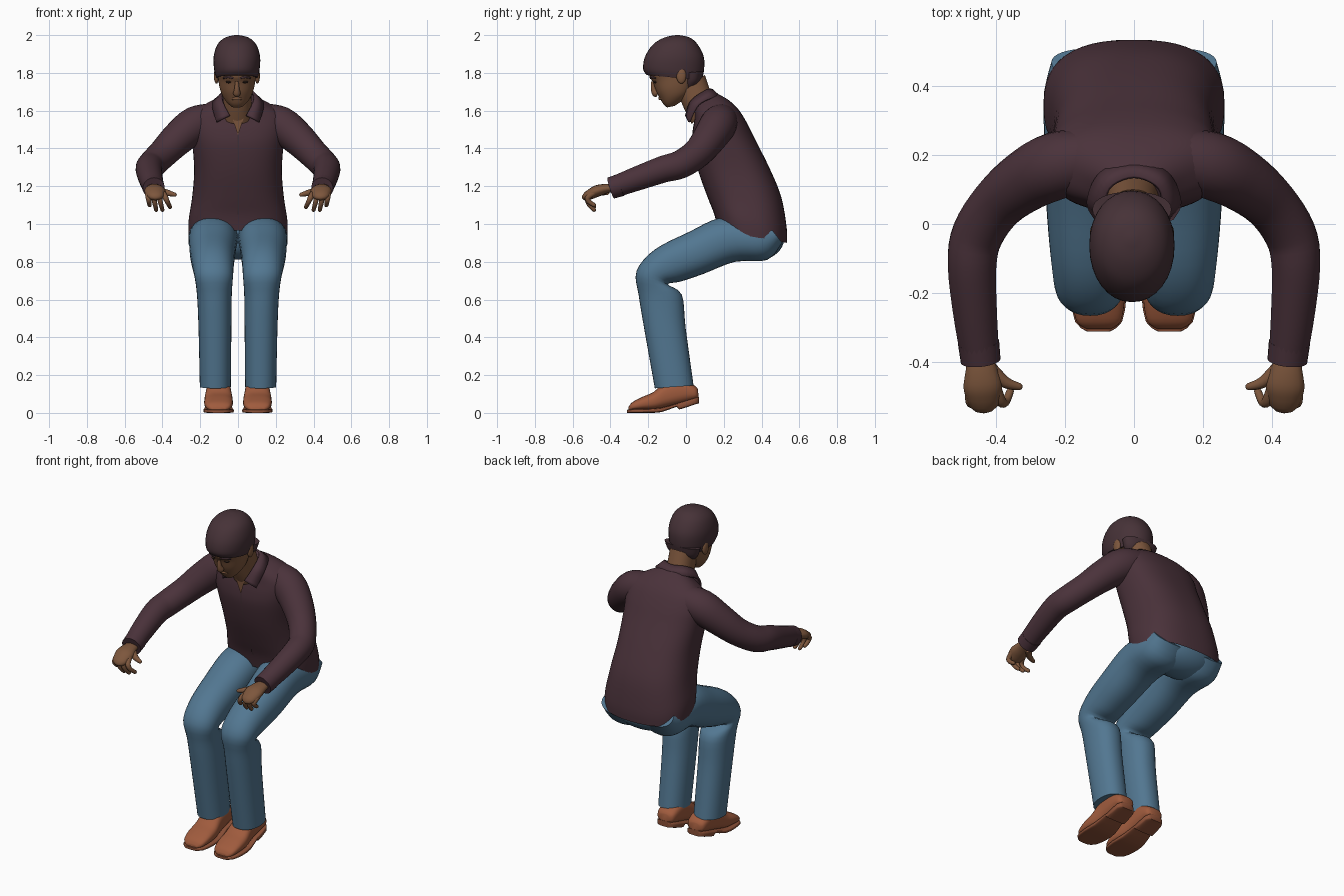
import bpy, bmesh, math
from mathutils import Vector


def material(name, rgb):
    m = bpy.data.materials.new(name)
    m.diffuse_color = (*rgb, 1)
    return m


SHIRT = material("plum shirt", (0.069, 0.032, 0.043))
HAIR = material("dark hair", (0.062, 0.032, 0.039))
SKIN = material("brown skin", (0.205, 0.094, 0.046))
JEANS = material("blue denim", (0.085, 0.185, 0.285))
SHOE = material("tan leather", (0.35, 0.105, 0.047))
SOLE = material("brown sole", (0.26, 0.08, 0.038))
EYE = material("dark eye", (0.03, 0.016, 0.011))


def spline(rows, n):
    """Catmull-Rom interpolation of tuples, passing through every row."""
    if n == 1:
        return rows
    out = []
    for i in range(len(rows) - 1):
        p0, p1 = rows[max(i - 1, 0)], rows[i]
        p2, p3 = rows[i + 1], rows[min(i + 2, len(rows) - 1)]
        for k in range(n):
            t = k / n
            out.append(tuple(0.5 * (2 * b + (c - a) * t + (2 * a - 5 * b + 4 * c - d) * t * t
                                    + (3 * b - a - 3 * c + d) * t ** 3)
                             for a, b, c, d in zip(p0, p1, p2, p3)))
    return out + [rows[-1]]


def build(name, rings, mat, caps=(True, True), closed=True, mirror=1):
    """Skin a list of point rings into one smooth object."""
    bm = bmesh.new()
    vs = [[bm.verts.new((p[0] * mirror, p[1], p[2])) for p in r] for r in rings]
    n = len(rings[0])
    for a, b in zip(vs, vs[1:]):
        for i in range(n if closed else n - 1):
            j = (i + 1) % n
            bm.faces.new((a[i], a[j], b[j], b[i]))
    if closed and caps[0]:
        bm.faces.new(vs[0])
    if closed and caps[1]:
        bm.faces.new(vs[-1])
    bmesh.ops.recalc_face_normals(bm, faces=bm.faces)
    me = bpy.data.meshes.new(name)
    bm.to_mesh(me)
    bm.free()
    me.shade_smooth()
    me.set_sharp_from_angle(angle=math.radians(50))
    me.materials.append(mat)
    ob = bpy.data.objects.new(name, me)
    bpy.context.collection.objects.link(ob)
    return ob


def loft(name, rows, mat, xc=0.0, e=2.2, n=4, sides=32, caps=(True, True), mirror=1):
    """Rows: front y, front z, back y, back z, half width (optional own x centre)."""
    rings = []
    for r in spline(rows, n):
        fy, fz, by, bz, hw = r[:5]
        x0 = r[5] if len(r) > 5 else xc
        ring = []
        for i in range(sides):
            a = 2 * math.pi * i / sides
            c, s = math.cos(a), math.sin(a)
            c = math.copysign(abs(c) ** (2 / e), c)
            s = math.copysign(abs(s) ** (2 / e), s)
            ring.append((x0 + hw * s, (fy + by) / 2 + (fy - by) / 2 * c,
                         (fz + bz) / 2 + (fz - bz) / 2 * c))
        rings.append(ring)
    return build(name, rings, mat, caps, mirror=mirror)


def tube(name, rows, mat, flat=1.0, n=4, sides=16, mirror=1, rounded=False):
    """Rows: x, y, z, radius along a path."""
    pts = spline(rows, n)
    if rounded:
        a, b = pts[-2], pts[-1]
        d = (Vector(b[:3]) - Vector(a[:3])).normalized()
        r = b[3]
        for k in (0.5, 0.85, 0.99):
            pts = pts + [(*(Vector(b[:3]) + d * r * k), r * math.sqrt(1 - k * k))]
    side, rings = None, []
    for i, p in enumerate(pts):
        d = (Vector(pts[min(i + 1, len(pts) - 1)][:3]) - Vector(pts[max(i - 1, 0)][:3])).normalized()
        if side is None:
            side = d.cross(Vector((0, 0, 1)))
            if side.length < 0.05:
                side = Vector((1, 0, 0))
        side = (side - d * side.dot(d)).normalized()
        up = side.cross(d)
        rings.append([Vector(p[:3]) + side * p[3] * math.cos(2 * math.pi * k / sides)
                      + up * p[3] * flat * math.sin(2 * math.pi * k / sides) for k in range(sides)])
    return build(name, rings, mat, mirror=mirror)


def ball(name, c, r, mat, mirror=1):
    rings = []
    for i in range(1, 16):
        t = math.pi * i / 16
        rings.append([(c[0] + r[0] * math.sin(t) * math.cos(2 * math.pi * k / 24),
                       c[1] + r[1] * math.sin(t) * math.sin(2 * math.pi * k / 24),
                       c[2] - r[2] * math.cos(t)) for k in range(24)])
    return build(name, rings, mat, mirror=mirror)


# Shirt body, leaning forward, open at the hem
loft("shirt_body", [
    (.17, .965, .535, .90, .262), (.15, 1.05, .533, .98, .262), (.115, 1.14, .505, 1.14, .243),
    (.065, 1.28, .445, 1.29, .232), (.035, 1.41, .365, 1.45, .242), (.035, 1.49, .32, 1.54, .25),
    (.045, 1.555, .275, 1.61, .235), (.045, 1.595, .22, 1.66, .17), (.04, 1.615, .155, 1.695, .095)],
    SHIRT, e=2.5, sides=48, caps=(False, True))

# Skin in the open neck of the shirt
build("neck_opening", [[(-.045, .018, 1.60), (.045, .018, 1.60)], [(-.025, .022, 1.545), (.025, .022, 1.545)],
                       [(-.002, .027, 1.475), (.002, .027, 1.475)]], SKIN, closed=False)

# Neck
loft("neck", [(.03, 1.53, .15, 1.64, .08), (-.005, 1.60, .13, 1.70, .074), (-.04, 1.68, .10, 1.79, .074)],
     SKIN, xc=-.003)

# Shirt collar, wrapped around the neck and open at the front
top = spline([(-.045, -.005, 1.575), (-.085, .025, 1.655), (-.075, .105, 1.71), (0, .14, 1.715),
              (.075, .105, 1.71), (.085, .025, 1.655), (.045, -.005, 1.575)], 5)
low = spline([(-.115, .012, 1.54), (-.138, .065, 1.635), (-.10, .15, 1.675), (0, .185, 1.675),
              (.10, .15, 1.675), (.138, .065, 1.635), (.115, .012, 1.54)], 5)
collar = build("collar", [top, low], SHIRT, closed=False)
collar.modifiers.new("thickness", "SOLIDIFY").thickness = 0.01

# Head, bowed down
HX = -.006
loft("face", [
    (-.10, 1.617, -.06, 1.625, .028), (-.12, 1.635, -.01, 1.66, .055), (-.138, 1.665, .03, 1.70, .078),
    (-.157, 1.70, .05, 1.75, .092), (-.175, 1.75, .06, 1.80, .10), (-.195, 1.79, .06, 1.85, .106),
    (-.18, 1.87, .04, 1.90, .10)], SKIN, xc=HX)
loft("hair", [
    (-.207, 1.788, .082, 1.762, .109), (-.227, 1.82, .095, 1.81, .12), (-.217, 1.885, .094, 1.885, .123),
    (-.175, 1.95, .062, 1.95, .103), (-.115, 1.987, .02, 1.987, .062), (-.055, 2.0, -.035, 2.0, .01)],
    HAIR, xc=HX, e=2.1)
loft("nape_hair", [(-.01, 1.715, .07, 1.735, .07), (-.01, 1.75, .085, 1.765, .098),
                   (-.01, 1.80, .094, 1.81, .115)], HAIR, xc=HX)
tube("nose", [(HX, -.176, 1.755, .009), (HX, -.172, 1.715, .014), (HX, -.160, 1.692, .02),
              (HX, -.15, 1.685, .012)], SKIN)
tube("lips", [(HX - .03, -.126, 1.663, .005), (HX, -.138, 1.665, .009), (HX + .03, -.126, 1.663, .005)], SKIN)

for s, side in ((-1, "left"), (1, "right")):
    # Ears and eyes
    ball(side + "_ear", (HX * s + .108, -.025, 1.785), (.014, .026, .042), SKIN, s)
    tube(side + "_brow", [(HX * s + .018, -.187, 1.772, .005), (HX * s + .045, -.183, 1.778, .006),
                          (HX * s + .072, -.162, 1.772, .004)], HAIR, mirror=s)
    ball(side + "_eye", (HX * s + .043, -.163, 1.752), (.016, .012, .007), EYE, s)

    # Sleeve with cuff
    tube(side + "_sleeve", [
        (.12, .19, 1.555, .085), (.225, .17, 1.525, .098), (.315, .125, 1.455, .09), (.395, .06, 1.375, .079),
        (.455, -.03, 1.315, .075), (.471, -.12, 1.29, .071), (.462, -.26, 1.24, .064),
        (.447, -.39, 1.192, .056)], SHIRT, sides=24, mirror=s)
    tube(side + "_cuff", [(.452, -.345, 1.207, .060), (.446, -.398, 1.19, .058)], SHIRT, n=1, sides=24, mirror=s)

    # Hand with curled fingers
    tube(side + "_palm", [(.446, -.37, 1.19, .036), (.444, -.42, 1.188, .045), (.44, -.47, 1.175, .056),
                          (.438, -.505, 1.158, .05)], SKIN, flat=.55, mirror=s, rounded=True)
    for k, (kx, tx, tz) in enumerate([(.398, .36, 1.09), (.426, .40, 1.075), (.453, .433, 1.075), (.478, .468, 1.1)]):
        tube(f"{side}_finger_{k + 1}", [
            (kx, -.485, 1.165, .015), ((kx * 2 + tx) / 3, -.518, 1.142, .015),
            ((kx + tx * 2) / 3, -.515, (1.14 + tz) / 2, .013), (tx, -.487, tz, .011)],
            SKIN, sides=10, mirror=s, rounded=True)
    tube(side + "_thumb", [(.42, -.42, 1.175, .022), (.375, -.46, 1.165, .017), (.335, -.473, 1.155, .011)],
         SKIN, sides=10, mirror=s, rounded=True)

    # Trouser leg, bent at hip and knee
    loft(side + "_trouser_leg", [
        (.43, 1.0, .51, .90, .11, .13), (.31, 1.03, .43, .81, .132, .13), (.17, 1.03, .26, .80, .128, .132),
        (.02, .96, .09, .735, .12, .135), (-.165, .865, -.03, .695, .11, .132),
        (-.262, .75, -.095, .68, .101, .128), (-.25, .62, -.022, .625, .092, .125),
        (-.222, .45, -.002, .45, .087, .122), (-.165, .13, .04, .145, .082, .12)], JEANS, mirror=s)

    # Shoe with heels lifted off the ground
    loft(side + "_shoe", [
        (-.305, .03, -.305, .012, .035), (-.285, .056, -.285, .012, .063), (-.23, .085, -.23, .014, .075),
        (-.17, .112, -.16, .017, .075), (-.11, .165, -.08, .035, .067), (-.03, .18, 0, .055, .064),
        (.045, .145, .05, .07, .056), (.064, .125, .066, .08, .035)], SHOE, xc=.103, e=2.6, mirror=s)
    loft(side + "_sole", [
        (-.312, .016, -.312, 0, .035), (-.285, .02, -.285, 0, .068), (-.21, .022, -.21, 0, .081),
        (-.13, .028, -.13, .004, .077), (-.05, .05, -.05, .032, .064), (-.035, .054, -.035, .018, .064),
        (.045, .078, .045, .044, .06), (.068, .085, .068, .05, .038)], SOLE, xc=.103, e=5, n=2, mirror=s)

# Seat of the trousers joining both legs
ball("trouser_seat", (0, .385, .925), (.235, .135, .115), JEANS)

# Front placket strip
build("placket", [[(-.004, y, z), (.004, y, z)] for y, z in
                  ((.03, 1.475), (.031, 1.41), (.061, 1.28), (.111, 1.14), (.146, 1.05))], HAIR, closed=False)
